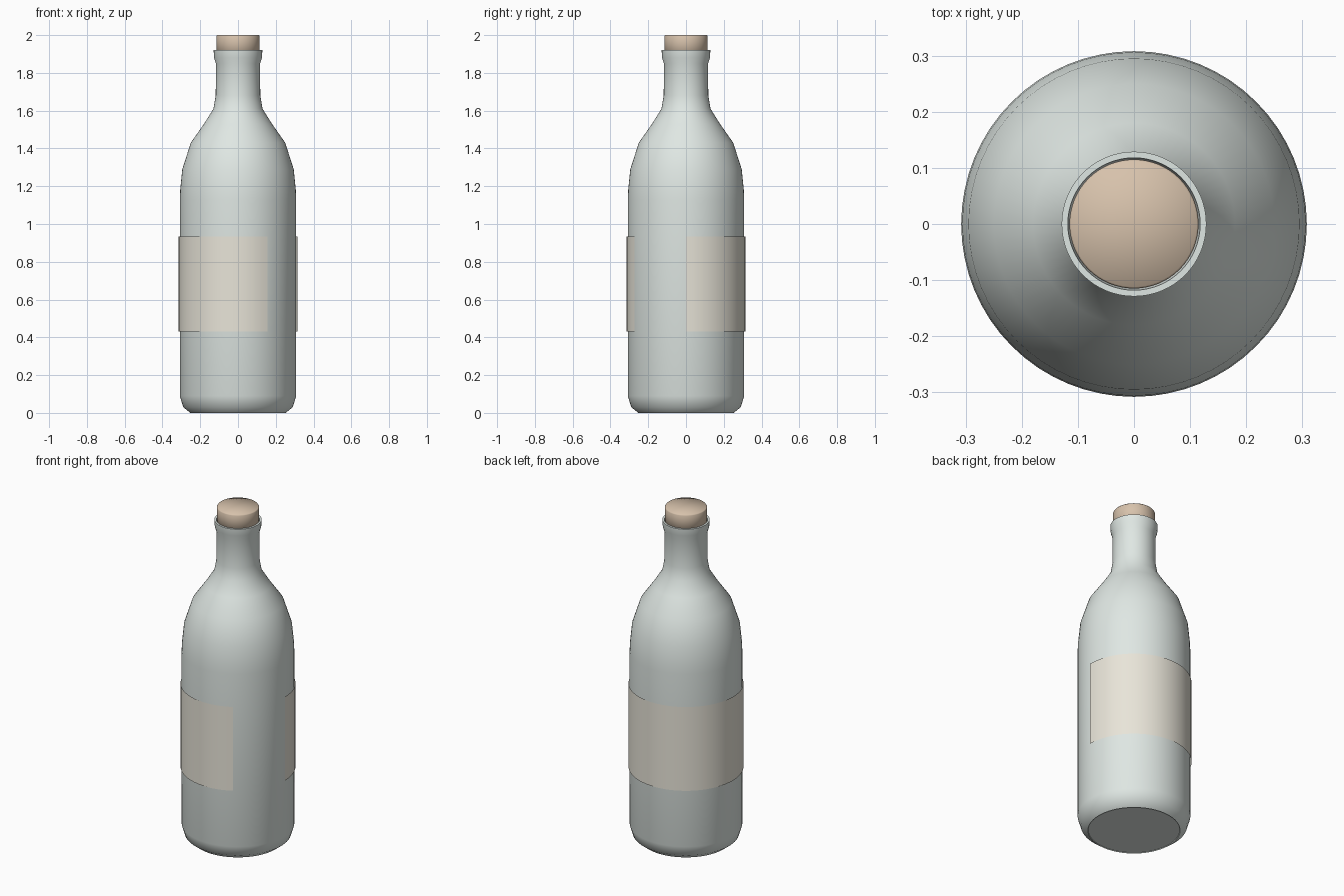
import bpy, bmesh, math

if "Cube" in bpy.data.objects:
    bpy.data.objects.remove(bpy.data.objects["Cube"])


def material(name, color):
    m = bpy.data.materials.new(name)
    m.diffuse_color = (*color, 1)
    m.use_nodes = True
    m.node_tree.nodes["Principled BSDF"].inputs["Base Color"].default_value = m.diffuse_color
    return m


def revolve(name, profile, mat, start=0, sweep=360, steps=64, angle=None):
    """Spin an (r, z) profile about z through the given angle in degrees."""
    bm = bmesh.new()
    verts = [bm.verts.new((r * math.cos(math.radians(start)),
                           r * math.sin(math.radians(start)), z)) for r, z in profile]
    edges = [bm.edges.new(pair) for pair in zip(verts, verts[1:])]
    bmesh.ops.spin(bm, geom=verts + edges, cent=(0, 0, 0), axis=(0, 0, 1),
                   angle=math.radians(sweep), steps=steps)
    bmesh.ops.remove_doubles(bm, verts=bm.verts, dist=1e-5)
    bmesh.ops.recalc_face_normals(bm, faces=bm.faces)
    if sweep < 360:
        # open strip: make the faces point outward
        for f in bm.faces:
            c = f.calc_center_median()
            if f.normal.x * c.x + f.normal.y * c.y < 0:
                f.normal_flip()
    mesh = bpy.data.meshes.new(name)
    bm.to_mesh(mesh)
    bm.free()
    mesh.materials.append(mat)
    obj = bpy.data.objects.new(name, mesh)
    bpy.context.collection.objects.link(obj)
    bpy.ops.object.select_all(action='DESELECT')
    obj.select_set(True)
    bpy.context.view_layer.objects.active = obj
    if angle:
        bpy.ops.object.shade_smooth_by_angle(angle=math.radians(angle))
    else:
        bpy.ops.object.shade_smooth()
    return obj


glass = material("pale_glass", (0.74, 0.80, 0.77))
paper = material("cream_paper", (0.81, 0.78, 0.69))
wood = material("cork_brown", (0.68, 0.54, 0.41))

# Bottle: base, body, shoulder, neck and lip
revolve("bottle", [
    (0, 0.005), (0.25, 0.005), (0.252, 0), (0.29, 0.03), (0.308, 0.09), (0.308, 1.13),
    (0.306, 1.18), (0.295, 1.29), (0.25, 1.43), (0.18, 1.53), (0.13, 1.61),
    (0.118, 1.68), (0.117, 1.85), (0.127, 1.88), (0.129, 1.92),
    (0.118, 1.92), (0.114, 1.88)], glass, angle=50)

# Label: thin strip wrapped most of the way round
revolve("label", [(0.314, 0.43), (0.314, 0.935)], paper, sweep=300, steps=54)

# Cork: stopper seated in the lip
revolve("cork", [(0, 1.87), (0.115, 1.87), (0.115, 1.995), (0.112, 2.0), (0, 2.0)], wood)
